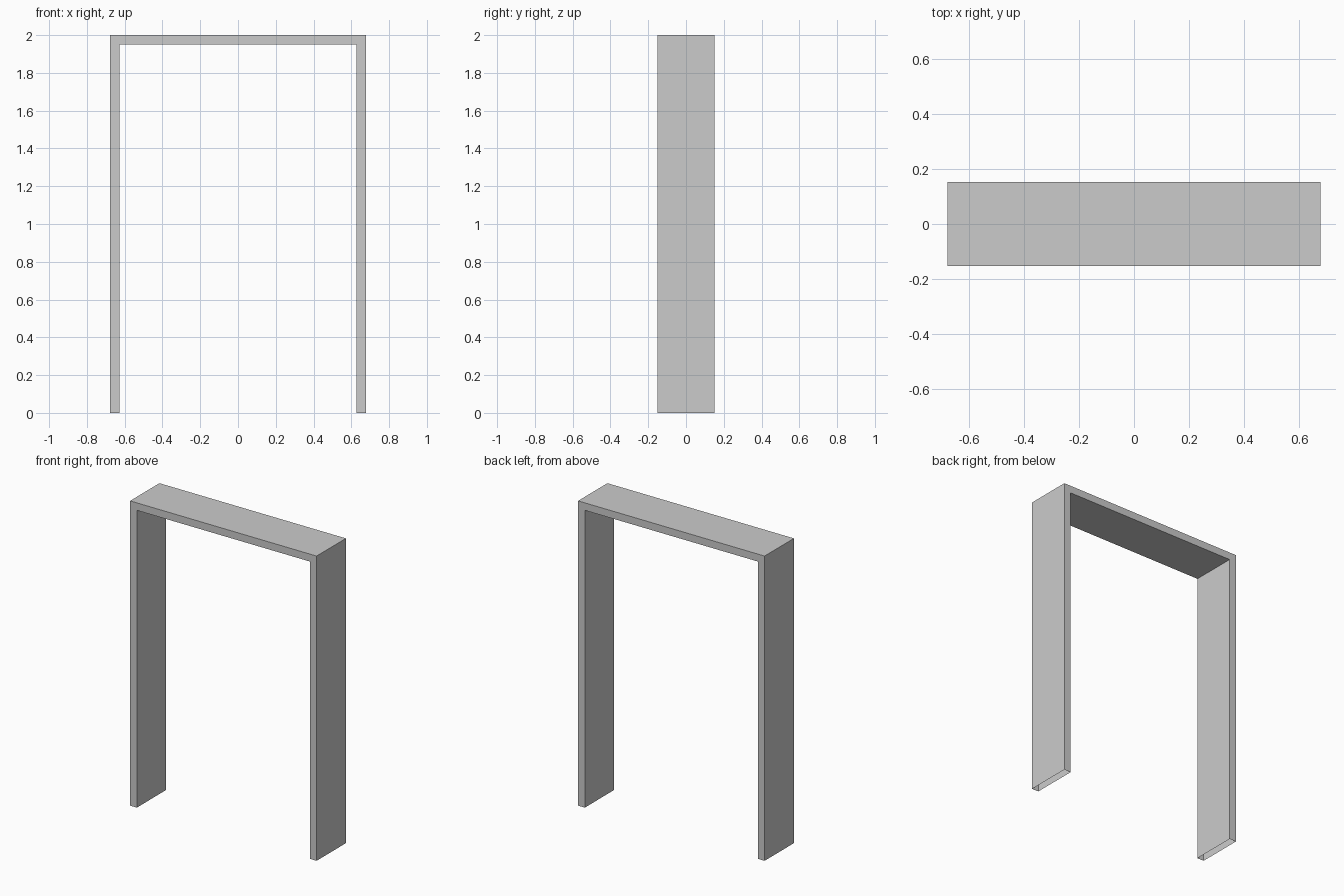
import bpy, bmesh

if "Cube" in bpy.data.objects:
    bpy.data.objects.remove(bpy.data.objects["Cube"])

W, D, H, T = 0.677, 0.152, 2.0, 0.049  # half width, half depth, height, board thickness

# Matching outer and inner outlines of the doorway, left foot to right foot
outer = [(-W, 0), (-W, H), (W, H), (W, 0)]
inner = [(-W + T, 0), (-W + T, H - T), (W - T, H - T), (W - T, 0)]

bm = bmesh.new()
rings = []
for (ox, oz), (ix, iz) in zip(outer, inner):
    rings.append([bm.verts.new(p) for p in
                  ((ox, -D, oz), (ix, -D, iz), (ix, D, iz), (ox, D, oz))])

# Skin the hollow section along the frame; the feet stay open underneath
for a, b in zip(rings, rings[1:]):
    for i in range(4):
        j = (i + 1) % 4
        bm.faces.new((a[i], a[j], b[j], b[i]))
bmesh.ops.recalc_face_normals(bm, faces=bm.faces[:])

# Merge the mitred corners into flat front and back faces
miters = [e for e in bm.edges
          if len(e.link_faces) == 2 and e.calc_face_angle() < 0.01]
bmesh.ops.dissolve_edges(bm, edges=miters, use_verts=False)

mesh = bpy.data.meshes.new("door_frame")
bm.to_mesh(mesh)
bm.free()
frame = bpy.data.objects.new("door_frame", mesh)
bpy.context.collection.objects.link(frame)
